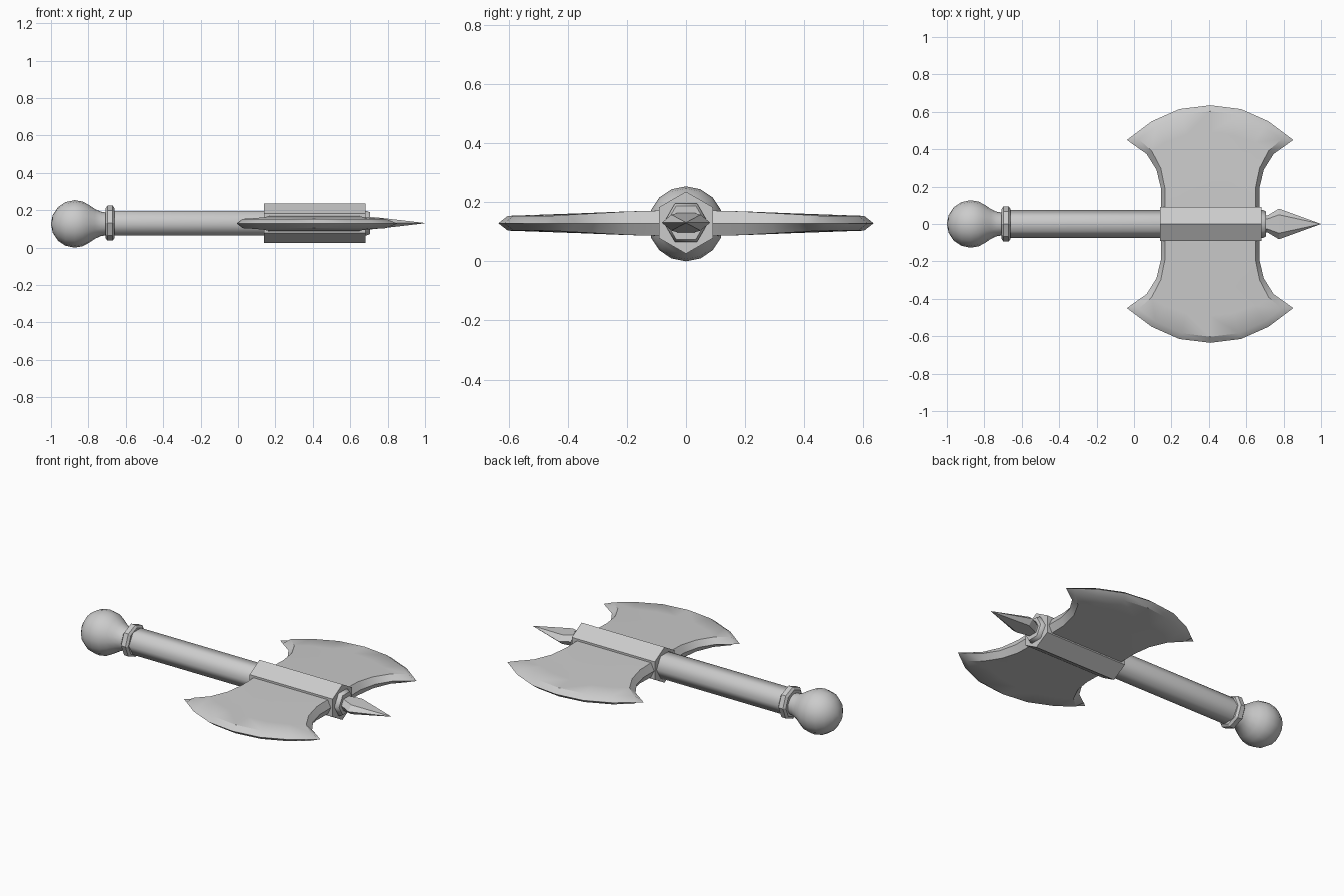
import bpy, bmesh
from math import sin, cos, pi, radians

if "Cube" in bpy.data.objects:
    bpy.data.objects.remove(bpy.data.objects["Cube"])

AXIS_Z = 0.131


def finish(bm, name, angle):
    bmesh.ops.remove_doubles(bm, verts=bm.verts, dist=1e-5)
    bmesh.ops.recalc_face_normals(bm, faces=bm.faces)
    me = bpy.data.meshes.new(name)
    bm.to_mesh(me)
    bm.free()
    ob = bpy.data.objects.new(name, me)
    bpy.context.collection.objects.link(ob)
    bpy.ops.object.select_all(action='DESELECT')
    bpy.context.view_layer.objects.active = ob
    ob.select_set(True)
    if angle:
        bpy.ops.object.shade_smooth_by_angle(angle=radians(angle))
    return ob


def loft(name, rings, angle=0):
    """Skin a list of rings of equal point count and cap both ends."""
    bm = bmesh.new()
    loops = [[bm.verts.new(p) for p in ring] for ring in rings]
    n = len(loops[0])
    for a, b in zip(loops, loops[1:]):
        for i in range(n):
            j = (i + 1) % n
            bm.faces.new((a[i], a[j], b[j], b[i]))
    bm.faces.new(loops[0])
    bm.faces.new(loops[-1])
    return finish(bm, name, angle)


def lathe(name, profile, sides, phase=0.0, angle=0, z=AXIS_Z):
    """Turn (x, radius) points about the shaft axis; phase 0 puts a corner on +y."""
    turn = [phase + 2 * pi * i / sides for i in range(sides)]
    return loft(name, [[(x, r * cos(a), z + r * sin(a)) for a in turn]
                       for x, r in profile], angle)


# Ball pommel flowing into a short neck
ball = [(-0.873 - 0.127 * cos(t), 0.127 * sin(t))
        for t in [0.02] + [radians(d) for d in (22, 45, 67, 90, 110, 128)]]
lathe("pommel", ball + [(-0.765, 0.08), (-0.735, 0.066), (-0.70, 0.06)],
      16, angle=40, z=0.127)

# Chamfered collar
lathe("collar", [(-0.708, 0.08), (-0.698, 0.094), (-0.670, 0.094), (-0.660, 0.08)], 8)

# Hexagonal shaft running through the socket
lathe("handle", [(-0.70, 0.075), (0.69, 0.075), (0.707, 0.066)], 6, angle=65)

# Hexagonal socket, corner up
lathe("socket", [(0.14, 0.105), (0.682, 0.105)], 6, phase=pi / 6)

# Flat lens-shaped spike
spike_rings = []
for x, hy, hz in [(0.69, 0.042, 0.034), (0.715, 0.046, 0.033), (0.775, 0.082, 0.027),
                  (0.998, 0.001, 0.001)]:
    spike_rings.append([(x, hy * a, AXIS_Z + hz * b) for a, b in
                        [(1, 0), (0.6, 1), (-0.6, 1), (-1, 0), (-0.6, -1), (0.6, -1)]])
loft("spike", spike_rings)

# Twin blades: rows run from the socket to the cutting edge
# half width, y at side, y at middle, half thickness
ROWS = [(0.263, 0.04, 0.04, 0.044), (0.263, 0.19, 0.20, 0.040),
        (0.287, 0.29, 0.35, 0.034), (0.340, 0.375, 0.49, 0.029),
        (0.415, 0.428, 0.603, 0.025), (0.445, 0.45, 0.635, 0.0)]
# position across, arc height, thickness factor
HALF = [(1, 0, 0), (0.92, 0.144, 1), (0.70, 0.54, 1), (0.37, 0.89, 1)]
COLS = [(-s, f, k) for s, f, k in HALF] + [(0, 1, 1)] + HALF[::-1]


def blade(name, side):
    bm = bmesh.new()
    for face in (1, -1):
        grid = [[bm.verts.new((0.407 + s * w, side * (y0 + f * (y1 - y0)),
                               AXIS_Z - 0.002 + face * h * k)) for s, f, k in COLS]
                for w, y0, y1, h in ROWS]
        for a, b in zip(grid, grid[1:]):
            for i in range(len(COLS) - 1):
                bm.faces.new((a[i], a[i + 1], b[i + 1], b[i]))
    return finish(bm, name, 35)


blade("blade_left", 1)
blade("blade_right", -1)
